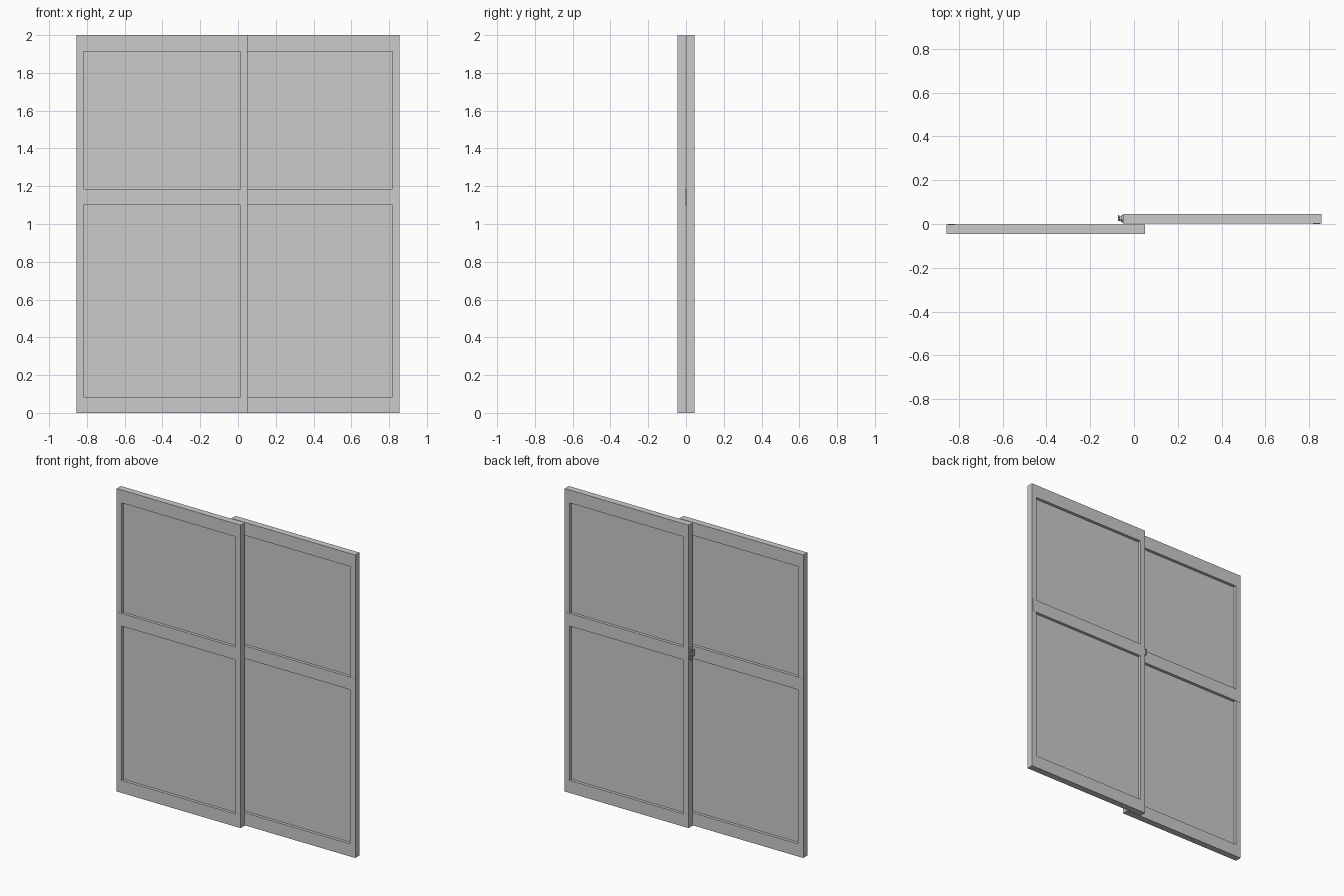
import bpy
import bmesh
from math import pi
from mathutils import Matrix, Vector

cube = bpy.data.objects.get("Cube")
if cube:
    bpy.data.objects.remove(cube, do_unlink=True)

GREY = (0.6, 0.6, 0.6, 1)
mat = bpy.data.materials.new("light grey")
mat.use_nodes = True
mat.diffuse_color = GREY
mat.node_tree.nodes["Principled BSDF"].inputs["Base Color"].default_value = GREY

# Sash dimensions
LEFT, RIGHT, TOP = -0.855, 0.05, 2.0
STILE, BOTTOM_RAIL, TOP_RAIL = 0.037, 0.083, 0.086
MID_LOW, MID_HIGH = 1.101, 1.185
BACK, FRONT = -0.002, -0.045
CENTRE = (BACK + FRONT) / 2


def finish(name, bm, turn=0.0):
    bmesh.ops.recalc_face_normals(bm, faces=bm.faces)
    bm.transform(Matrix.Rotation(turn, 4, "Z"))
    mesh = bpy.data.meshes.new(name)
    bm.to_mesh(mesh)
    bm.free()
    mesh.materials.append(mat)
    obj = bpy.data.objects.new(name, mesh)
    bpy.context.collection.objects.link(obj)


def box(name, low, high, turn=0.0, bevel=0.0):
    low, high = Vector(low), Vector(high)
    bm = bmesh.new()
    bmesh.ops.create_cube(bm, size=1)
    bmesh.ops.scale(bm, vec=high - low, verts=bm.verts)
    bmesh.ops.translate(bm, vec=(low + high) / 2, verts=bm.verts)
    if bevel:
        bmesh.ops.bevel(bm, geom=bm.edges[:], offset=bevel, segments=1, affect="EDGES")
    finish(name, bm, turn)


def oval(name, centre, depth, width, height):
    # Flat elliptical plate whose axis runs along x
    bm = bmesh.new()
    bmesh.ops.create_cone(bm, cap_ends=True, segments=24, radius1=0.5, radius2=0.5,
                          depth=1, matrix=Matrix.Rotation(pi / 2, 4, "Y"))
    bmesh.ops.scale(bm, vec=(depth, width, height), verts=bm.verts)
    bmesh.ops.translate(bm, vec=centre, verts=bm.verts)
    finish(name, bm)


def sash(label, turn):
    # Frame: a three by five lattice with two open cells, given thickness
    xs = [LEFT, LEFT + STILE, RIGHT - STILE, RIGHT]
    zs = [0, BOTTOM_RAIL, MID_LOW, MID_HIGH, TOP - TOP_RAIL, TOP]
    bm = bmesh.new()
    grid = [[bm.verts.new((x, FRONT, z)) for x in xs] for z in zs]
    for r in range(len(zs) - 1):
        for c in range(len(xs) - 1):
            if c == 1 and r in (1, 3):
                continue
            bm.faces.new((grid[r][c], grid[r][c + 1], grid[r + 1][c + 1], grid[r + 1][c]))
    extruded = bmesh.ops.extrude_face_region(bm, geom=bm.faces[:], use_keep_orig=True)
    moved = [g for g in extruded["geom"] if isinstance(g, bmesh.types.BMVert)]
    bmesh.ops.translate(bm, vec=(0, BACK - FRONT, 0), verts=moved)
    bmesh.ops.recalc_face_normals(bm, faces=bm.faces)
    bmesh.ops.dissolve_limit(bm, angle_limit=0.01, verts=bm.verts, edges=bm.edges)
    finish(label + "_frame", bm, turn)

    # Thin panes set in the middle of the frame
    for part, low, high in (("lower", BOTTOM_RAIL, MID_LOW), ("upper", MID_HIGH, TOP - TOP_RAIL)):
        box(f"{label}_{part}_pane", (xs[1], CENTRE - 0.002, low),
            (xs[2], CENTRE + 0.002, high), turn)

    # Thin finger plates on both faces of the outer stile
    for side, y0, y1 in (("outer", FRONT - 0.001, FRONT + 0.001),
                         ("inner", BACK - 0.001, BACK + 0.001)):
        box(f"{label}_{side}_finger_plate", (LEFT + 0.006, y0, MID_LOW),
            (xs[1], y1, MID_HIGH), turn)


sash("front_sash", 0.0)
sash("back_sash", pi)

# Latch on the free edge of the back sash
EDGE, LATCH_Y, LATCH_Z = -RIGHT, 0.0235, 1.146
oval("latch_base", (EDGE - 0.003, LATCH_Y, LATCH_Z), 0.008, 0.034, 0.09)
oval("latch_pivot", (EDGE - 0.011, LATCH_Y, LATCH_Z), 0.012, 0.02, 0.024)
box("latch_lever", (EDGE - 0.024, 0.014, LATCH_Z - 0.014),
    (EDGE - 0.016, 0.04, LATCH_Z + 0.03), bevel=0.002)
